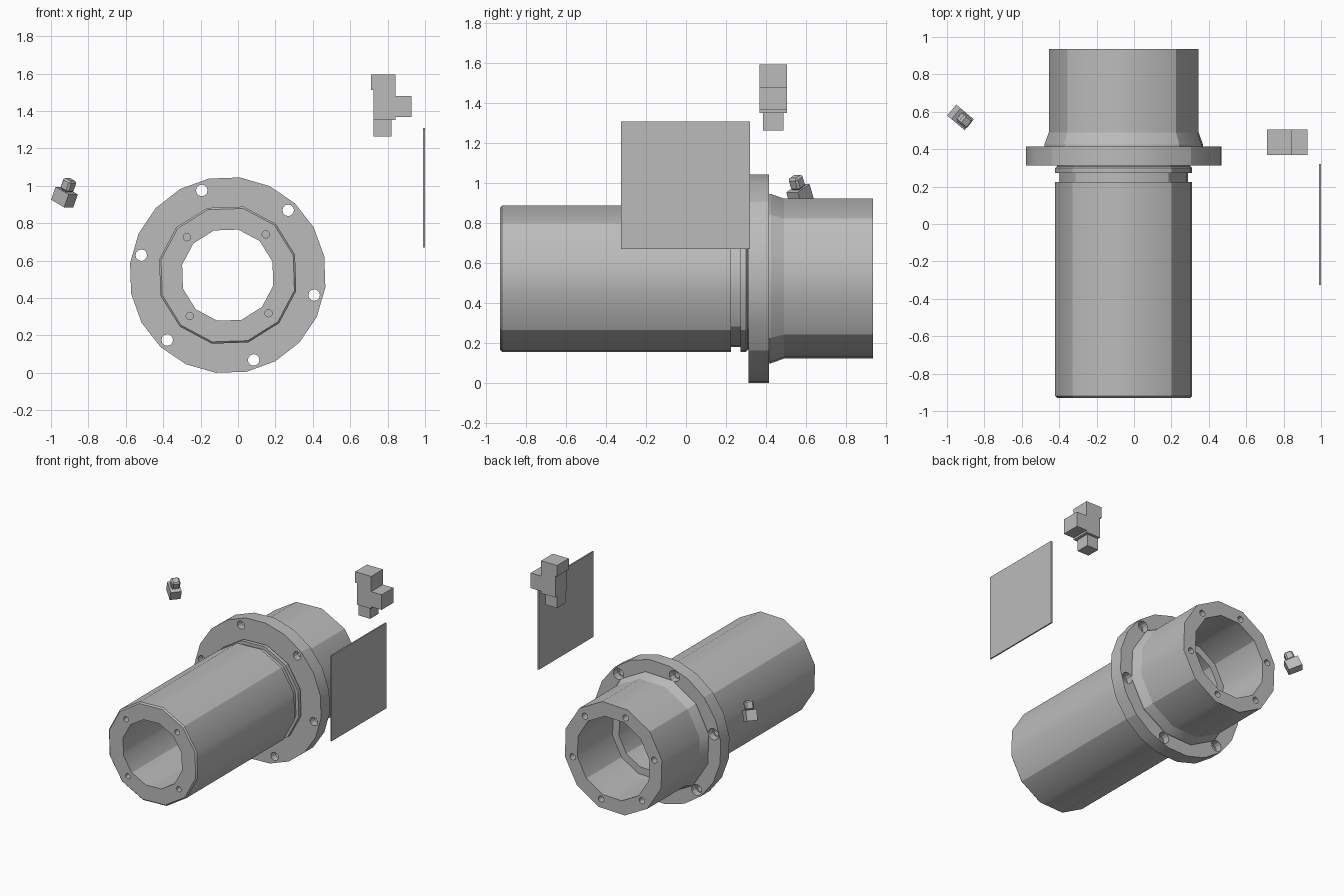
import bpy, bmesh, math
from mathutils import Matrix, Vector

if "Cube" in bpy.data.objects:
    bpy.data.objects.remove(bpy.data.objects["Cube"], do_unlink=True)

AXIS_X, AXIS_Z = -0.055, 0.5225      # centre line of the housing, along y
PHASE = math.radians(47)             # angle of the first hole and seam

grey = bpy.data.materials.new("plain_grey")
grey.use_nodes = True
grey.diffuse_color = (0.5, 0.5, 0.5, 1)
grey.node_tree.nodes["Principled BSDF"].inputs["Base Color"].default_value = grey.diffuse_color


def make_object(name, bm):
    bmesh.ops.recalc_face_normals(bm, faces=bm.faces[:])
    mesh = bpy.data.meshes.new(name)
    bm.to_mesh(mesh)
    bm.free()
    mesh.materials.append(grey)
    obj = bpy.data.objects.new(name, mesh)
    bpy.context.collection.objects.link(obj)
    return obj


def revolve(name, profile, sides):
    """Turn a closed (y, radius) profile about the housing axis."""
    bm = bmesh.new()
    rings = []
    for i in range(sides):
        a = PHASE + math.tau * i / sides
        rings.append([bm.verts.new((AXIS_X + r * math.cos(a), y, AXIS_Z + r * math.sin(a)))
                      for y, r in profile])
    n = len(profile)
    for i in range(sides):
        this, nxt = rings[i], rings[(i + 1) % sides]
        for j in range(n):
            k = (j + 1) % n
            face = bm.faces.new((this[j], this[k], nxt[k], nxt[j]))
            # End faces stay flat, curved walls are smooth
            face.smooth = abs(profile[j][0] - profile[k][0]) > 0.001
            bm.edges.get((this[j], nxt[j])).smooth = False
            # Quarter seams are sharp
            if i % (sides // 4) == 0:
                bm.edges.get((this[j], this[k])).smooth = False
    return make_object(name, bm)


def drill(target, name, pitch, radius, y0, y1, count):
    """Cut a circle of round holes running along y."""
    bm = bmesh.new()
    for i in range(count):
        a = PHASE + math.tau * i / count
        spot = Vector((AXIS_X + pitch * math.cos(a), (y0 + y1) / 2, AXIS_Z + pitch * math.sin(a)))
        bmesh.ops.create_cone(bm, cap_ends=True, segments=12, radius1=radius, radius2=radius,
                              depth=y1 - y0,
                              matrix=Matrix.Translation(spot) @ Matrix.Rotation(math.pi / 2, 4, 'X'))
    cutter = make_object(name, bm)
    cutter.hide_render = True
    cutter.hide_viewport = True
    cutter.display_type = 'WIRE'
    mod = target.modifiers.new(name, 'BOOLEAN')
    mod.operation = 'DIFFERENCE'
    mod.solver = 'EXACT'
    mod.object = cutter


def box(name, low, high):
    bm = bmesh.new()
    bmesh.ops.create_cube(bm, size=1)
    for v in bm.verts:
        v.co = Vector([lo + (c + 0.5) * (hi - lo) for c, lo, hi in zip(v.co, low, high)])
    return make_object(name, bm)


# Hollow housing: front sleeve, groove, collar, rear taper and stepped bore
housing = revolve("housing", [
    (-0.93, 0.25), (-0.93, 0.366), (-0.92, 0.376), (0.225, 0.376), (0.225, 0.352),
    (0.272, 0.352), (0.272, 0.376), (0.3, 0.376), (0.308, 0.366), (0.36, 0.366),
    (0.36, 0.435), (0.425, 0.435), (0.49, 0.411), (0.935, 0.411),
    (0.935, 0.305), (0.52, 0.305), (0.52, 0.25)], 12)
drill(housing, "front_screw_holes", 0.298, 0.02, -0.99, -0.85, 4)
drill(housing, "rear_screw_holes", 0.345, 0.023, 0.85, 0.99, 6)

# Mounting flange with counterbored bolt holes
flange = revolve("flange", [(0.312, 0.34), (0.312, 0.526), (0.415, 0.526), (0.415, 0.34)], 20)
drill(flange, "bolt_holes", 0.474, 0.031, 0.25, 0.5, 6)
drill(flange, "bolt_counterbores", 0.474, 0.042, 0.365, 0.5, 6)

# Thin side plate
box("side_plate", (0.99, -0.325, 0.67), (1.0, 0.32, 1.308))

# Upper tee fitting
box("tee_cap", (0.71, 0.368, 1.512), (0.842, 0.506, 1.594))
box("tee_body", (0.725, 0.368, 1.352), (0.842, 0.506, 1.512))
box("tee_arm", (0.842, 0.368, 1.367), (0.928, 0.506, 1.48))
box("tee_stub", (0.725, 0.386, 1.265), (0.821, 0.487, 1.352))

# Small tilted elbow fitting on the other side
TILT = (0, 0.42, -0.7)
elbow_base = box("elbow_base", (-0.05, -0.038, -0.038), (0.05, 0.038, 0.038))
elbow_base.location = (-0.928, 0.57, 0.94)
elbow_top = box("elbow_top", (-0.03, -0.03, -0.035), (0.03, 0.03, 0.03))
elbow_top.location = (-0.906, 0.554, 1.006)
bevel = elbow_top.modifiers.new("corner_bevel", 'BEVEL')
bevel.width = 0.01
bevel.segments = 1
for part in (elbow_base, elbow_top):
    part.rotation_euler = TILT
